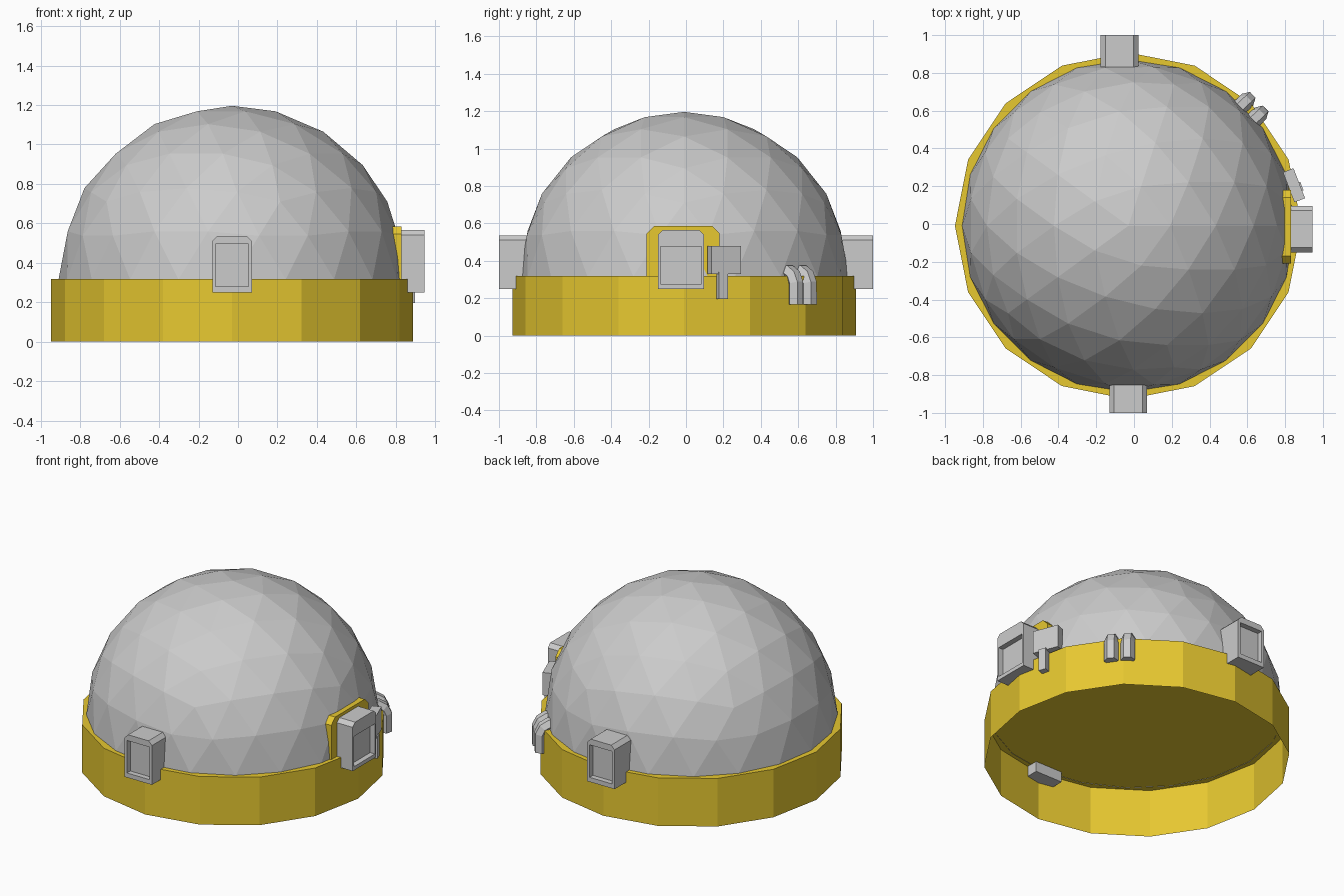
import bpy, bmesh, math
from mathutils import Matrix, Vector

if "Cube" in bpy.data.objects:
    bpy.data.objects.remove(bpy.data.objects["Cube"])

CX, CY, RIM = -0.03, -0.01, 0.318

yellow = bpy.data.materials.new("yellow_paint")
yellow.diffuse_color = (0.8, 0.58, 0.03, 1)
yellow.use_nodes = True
yellow.node_tree.nodes["Principled BSDF"].inputs["Base Color"].default_value = yellow.diffuse_color


def finish(name, bm, mat=None, fix=True):
    if fix:
        bmesh.ops.recalc_face_normals(bm, faces=bm.faces[:])
    me = bpy.data.meshes.new(name)
    bm.to_mesh(me)
    bm.free()
    ob = bpy.data.objects.new(name, me)
    bpy.context.collection.objects.link(ob)
    if mat:
        me.materials.append(mat)
    return ob


def loft(name, loops, origin=(0, 0), angle=0, mat=None):
    """Bridge loops of (outward, sideways, z) points, cap both ends, turn and place."""
    m = Matrix.Translation((*origin, 0)) @ Matrix.Rotation(math.radians(angle), 4, 'Z')
    bm = bmesh.new()
    rings = [[bm.verts.new(m @ Vector(p)) for p in lp] for lp in loops]
    n = len(rings[0])
    for a, b in zip(rings, rings[1:]):
        for i in range(n):
            j = (i + 1) % n
            bm.faces.new((a[i], a[j], b[j], b[i]))
    bm.faces.new(rings[0][::-1])
    bm.faces.new(rings[-1])
    return finish(name, bm, mat)


def arch(d, w, z0, z1, c):
    """Rectangle at outward distance d with chamfered top corners."""
    return [(d, -w, z0), (d, w, z0), (d, w, z1 - c), (d, w - c, z1),
            (d, c - w, z1), (d, -w, z1 - c)]


def panel(d, w, z0, z1):
    """Six-point plain rectangle matching arch()."""
    return [(d, -w, z0), (d, w, z0), (d, w, z1 - 0.03), (d, w, z1),
            (d, -w, z1), (d, -w, z1 - 0.03)]


def block(name, d0, d1, w, z0, z1, origin, angle):
    rect = lambda d: [(d, -w, z0), (d, w, z0), (d, w, z1), (d, -w, z1)]
    return loft(name, [rect(d0), rect(d1)], origin, angle)


# base band: open underneath, closed on top
bm = bmesh.new()
bmesh.ops.create_cone(bm, cap_ends=True, segments=16, radius1=0.918, radius2=0.918,
                      depth=RIM,
                      matrix=Matrix.Translation((CX, CY, RIM / 2)) @ Matrix.Rotation(math.pi / 2, 4, 'Z'))
bmesh.ops.delete(bm, geom=[f for f in bm.faces if f.normal.z < -0.9], context='FACES_ONLY')
finish("base_band", bm, yellow, fix=False)

# faceted dome: upper half of an icosphere
bm = bmesh.new()
bmesh.ops.create_icosphere(bm, subdivisions=3, radius=0.88)
bmesh.ops.delete(bm, geom=[v for v in bm.verts if v.co.z < -0.01], context='VERTS')
bmesh.ops.translate(bm, verts=bm.verts[:], vec=(CX, CY, RIM - 0.002))
finish("dome", bm, fix=False)

# front and back hooded boxes with recessed panels
for name, x, ang in (("front_box", -0.03, -90), ("back_box", -0.077, 90)):
    loft(name, [arch(0.83, 0.1, 0.25, 0.535, 0.025), arch(1.0, 0.1, 0.25, 0.535, 0.025),
                panel(1.0, 0.083, 0.28, 0.495), panel(0.965, 0.083, 0.28, 0.495)],
         (x, 0), ang)

# right box and its yellow backing plate
loft("right_box", [arch(0.82, 0.123, 0.25, 0.565, 0.025), arch(0.945, 0.123, 0.25, 0.565, 0.025),
                   panel(0.945, 0.11, 0.275, 0.475), panel(0.91, 0.11, 0.275, 0.475)],
     (0, -0.027))
loft("right_plate", [arch(0.70, 0.195, RIM, 0.585, 0.04), arch(0.83, 0.195, RIM, 0.585, 0.04)],
     (0, -0.015), 0, yellow)

# small square unit and its stem
block("square_unit", -0.03, 0.03, 0.085, 0.33, 0.48, (0.847, 0.205), 21)
block("square_unit_stem", -0.022, 0.022, 0.025, 0.195, 0.34, (0.868, 0.193), 21)

# twin bent pipes leaving the dome and dropping over the band
u = Vector((math.cos(math.radians(43.5)), math.sin(math.radians(43.5)), 0))
t = Vector((-u.y, u.x, 0))
for k, s in enumerate((-1, 1)):
    cu = bpy.data.curves.new(f"pipe_{k + 1}", 'CURVE')
    cu.dimensions = '3D'
    cu.bevel_depth = 0.043
    cu.bevel_resolution = 1
    cu.use_fill_caps = True
    path = [(0.80, 0.342), (0.865, 0.338), (0.90, 0.318), (0.918, 0.28), (0.918, 0.165)]
    sp = cu.splines.new('POLY')
    sp.points.add(len(path) - 1)
    for p, (r, z) in zip(sp.points, path):
        p.co = (*(Vector((CX, CY, z)) + u * r + t * s * 0.05), 1)
    sp.use_smooth = False
    bpy.context.collection.objects.link(bpy.data.objects.new(f"pipe_{k + 1}", cu))
